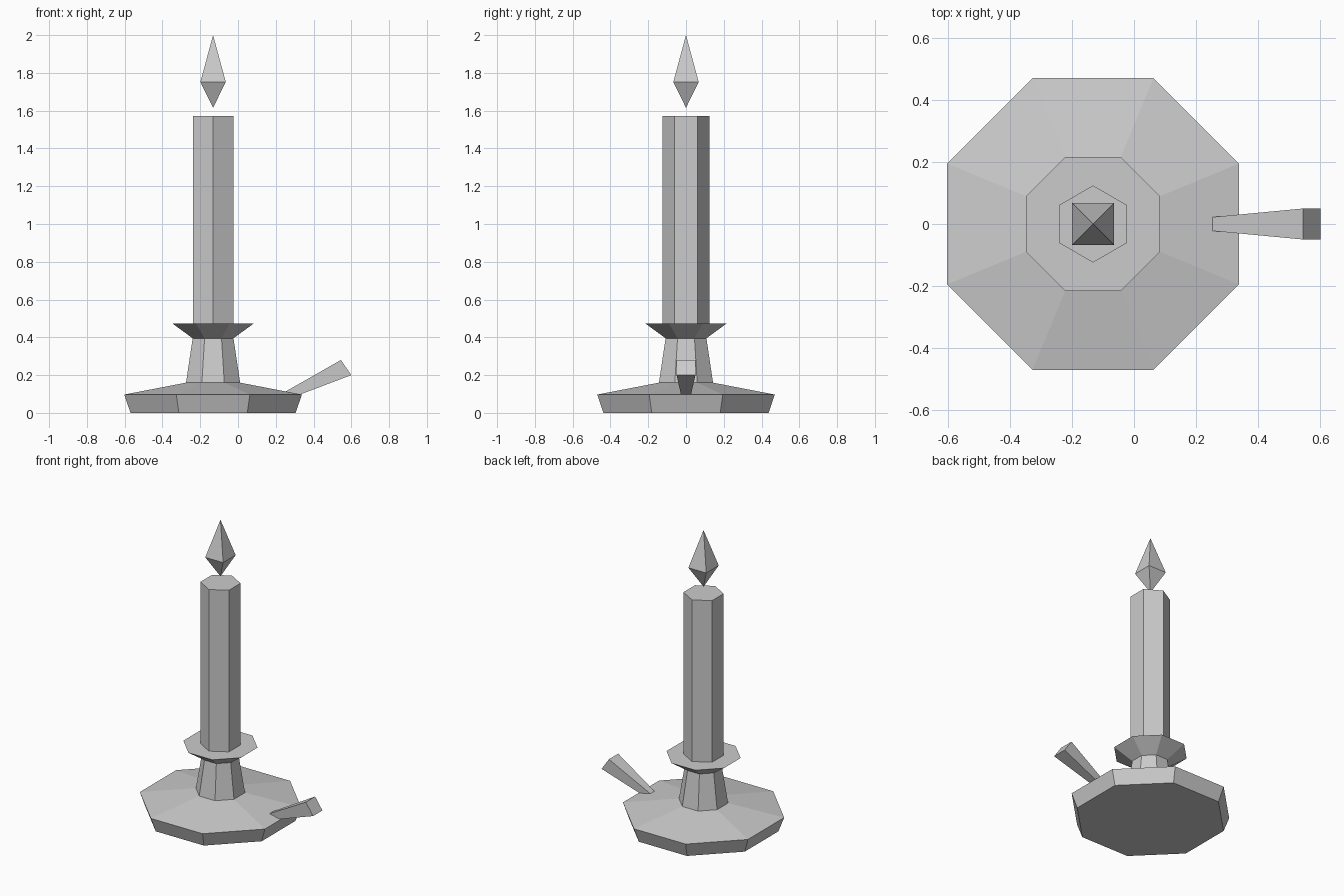
import bpy, bmesh
from math import cos, sin, pi

if "Cube" in bpy.data.objects:
    bpy.data.objects.remove(bpy.data.objects["Cube"])

AXIS_X = -0.132


def finish(name, bm):
    bmesh.ops.recalc_face_normals(bm, faces=bm.faces)
    mesh = bpy.data.meshes.new(name)
    bm.to_mesh(mesh)
    bm.free()
    obj = bpy.data.objects.new(name, mesh)
    bpy.context.collection.objects.link(obj)
    return obj


def skin(bm, rings):
    """Join matching rings of vertices with quads (or triangles at a point)."""
    for a, b in zip(rings, rings[1:]):
        n = max(len(a), len(b))
        for i in range(n):
            j = (i + 1) % n
            quad = [a[i % len(a)], a[j % len(a)], b[j % len(b)], b[i % len(b)]]
            bm.faces.new(list(dict.fromkeys(quad)))
    for ring in (rings[0], rings[-1]):
        if len(ring) > 2:
            bm.faces.new(ring)


def faceted(name, profile, sides, turn):
    """Revolve (radius, z) points with few sides; radius 0 makes a point."""
    bm = bmesh.new()
    rings = []
    for r, z in profile:
        count = sides if r else 1
        angles = [turn + 2 * pi * i / sides for i in range(count)]
        rings.append([bm.verts.new((AXIS_X + r * cos(a), r * sin(a), z))
                      for a in angles])
    skin(bm, rings)
    obj = finish(name, bm)
    return obj


# Holder: octagonal dish, tapered stem and flared drip cup in one profile
faceted("candle_holder",
        [(0.473, 0), (0.509, 0.097), (0.155, 0.16), (0.117, 0.395), (0.234, 0.474)],
        8, pi / 8)

# Hexagonal candle
faceted("candle", [(0.124, 0.46), (0.124, 1.573)], 6, pi / 2)

# Four-sided flame floating above the candle
faceted("flame", [(0, 1.615), (0.095, 1.752), (0, 2.0)], 4, pi / 4)

# Tapered handle: (top x, z), (bottom x, z), half width at each end
bm = bmesh.new()
rings = []
for (tx, tz), (bx, bz), w in [((0.25, 0.112), (0.275, 0.077), 0.022),
                              ((0.545, 0.28), (0.6, 0.2), 0.05)]:
    rings.append([bm.verts.new(p) for p in
                  ((tx, -w, tz), (tx, w, tz), (bx, w, bz), (bx, -w, bz))])
skin(bm, rings)
finish("handle", bm)
